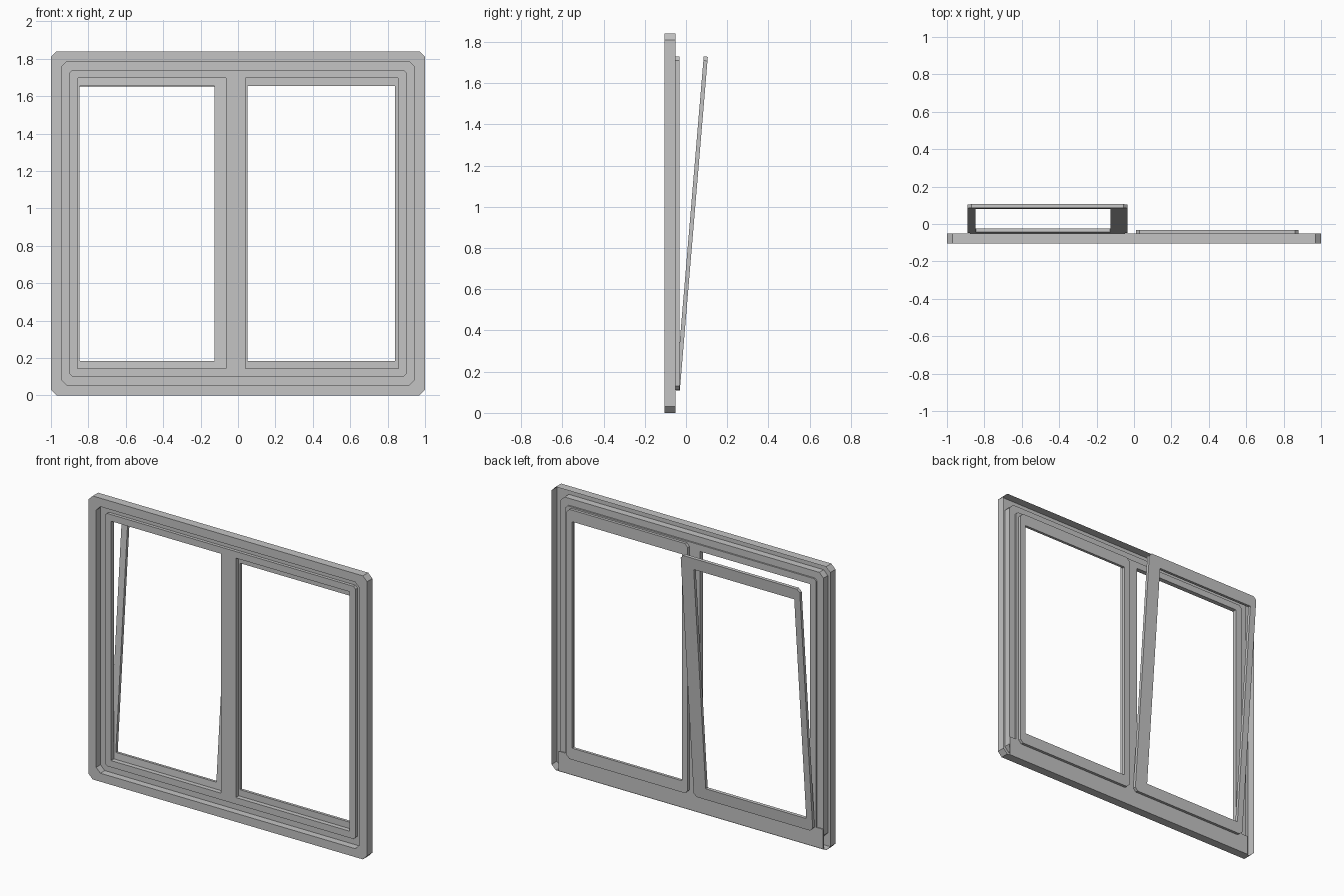
import bpy, bmesh, math

cube = bpy.data.objects.get("Cube")
if cube:
    bpy.data.objects.remove(cube)

grey = bpy.data.materials.new("light_grey")
grey.use_nodes = True
colour = (0.55, 0.55, 0.55, 1)
grey.diffuse_color = colour
grey.node_tree.nodes["Principled BSDF"].inputs["Base Color"].default_value = colour


def finish(name, bm):
    bmesh.ops.remove_doubles(bm, verts=bm.verts, dist=0.0001)
    bmesh.ops.recalc_face_normals(bm, faces=bm.faces)
    mesh = bpy.data.meshes.new(name)
    bm.to_mesh(mesh)
    bm.free()
    mesh.materials.append(grey)
    obj = bpy.data.objects.new(name, mesh)
    bpy.context.collection.objects.link(obj)
    return obj


def loop_points(x0, x1, z0, z1, c, y):
    """Rectangle with clipped corners in the plane of the window."""
    return [(x0 + c, y, z0), (x1 - c, y, z0), (x1, y, z0 + c), (x1, y, z1 - c),
            (x1 - c, y, z1), (x0 + c, y, z1), (x0, y, z1 - c), (x0, y, z0 + c)]


def ring(name, loops, closed=False):
    """Skin a chain of clipped rectangles into a moulded surround."""
    bm = bmesh.new()
    rows = [[bm.verts.new(p) for p in loop_points(*l)] for l in loops]
    pairs = list(zip(rows, rows[1:]))
    if closed:
        pairs.append((rows[-1], rows[0]))
    for a, b in pairs:
        for i in range(len(a)):
            j = (i + 1) % len(a)
            bm.faces.new((a[i], a[j], b[j], b[i]))
    return finish(name, bm)


def box(name, x0, x1, y0, y1, z0, z1):
    bm = bmesh.new()
    bmesh.ops.create_cube(bm, size=1)
    for v in bm.verts:
        v.co = ((x0, x1)[v.co.x > 0], (y0, y1)[v.co.y > 0], (z0, z1)[v.co.z > 0])
    return finish(name, bm)


def sash(name, outer, inner, y0, y1):
    """Flat glazing frame with clipped outer corners."""
    return ring(name, [(*outer, 0.02, y0), (*inner, 0.002, y0),
                       (*inner, 0.002, y1), (*outer, 0.02, y1)], closed=True)


# Outer surround: thin folded section, open channels at the front and back
WIDTH, HEIGHT = 1.0, 1.84
section = [(0, -0.05, 0.03), (0, -0.105, 0.03), (0.055, -0.105, 0.03),
           (0.055, -0.06, 0.03), (0.1, -0.06, 0.015), (0.1, -0.08, 0.015),
           (0.143, -0.08, 0.002), (0.143, -0.05, 0.002), (0.1, -0.05, 0.015),
           (0.1, -0.06, 0.015)]
ring("outer_frame", [(-WIDTH + d, WIDTH - d, d, HEIGHT - d, c, y) for d, y, c in section])

# Post between the two openings, and the closed back of the bottom rail
box("centre_post", -0.065, 0.04, -0.08, -0.05, 0.14, 1.70)
box("bottom_rail_back", -0.95, 0.95, -0.056, -0.05, 0.002, 0.13)

# Closed sash
sash("closed_sash", (0.01, 0.88, 0.11, 1.73), (0.05, 0.84, 0.185, 1.655), -0.05, -0.032)

# Tilted sash, hinged along its bottom edge
tilted = sash("tilted_sash", (-0.89, -0.035, 0, 1.625), (-0.847, -0.125, 0.075, 1.55), 0, 0.02)
tilted.location = (0, -0.05, 0.11)
tilted.rotation_euler.x = math.radians(-4.8)
